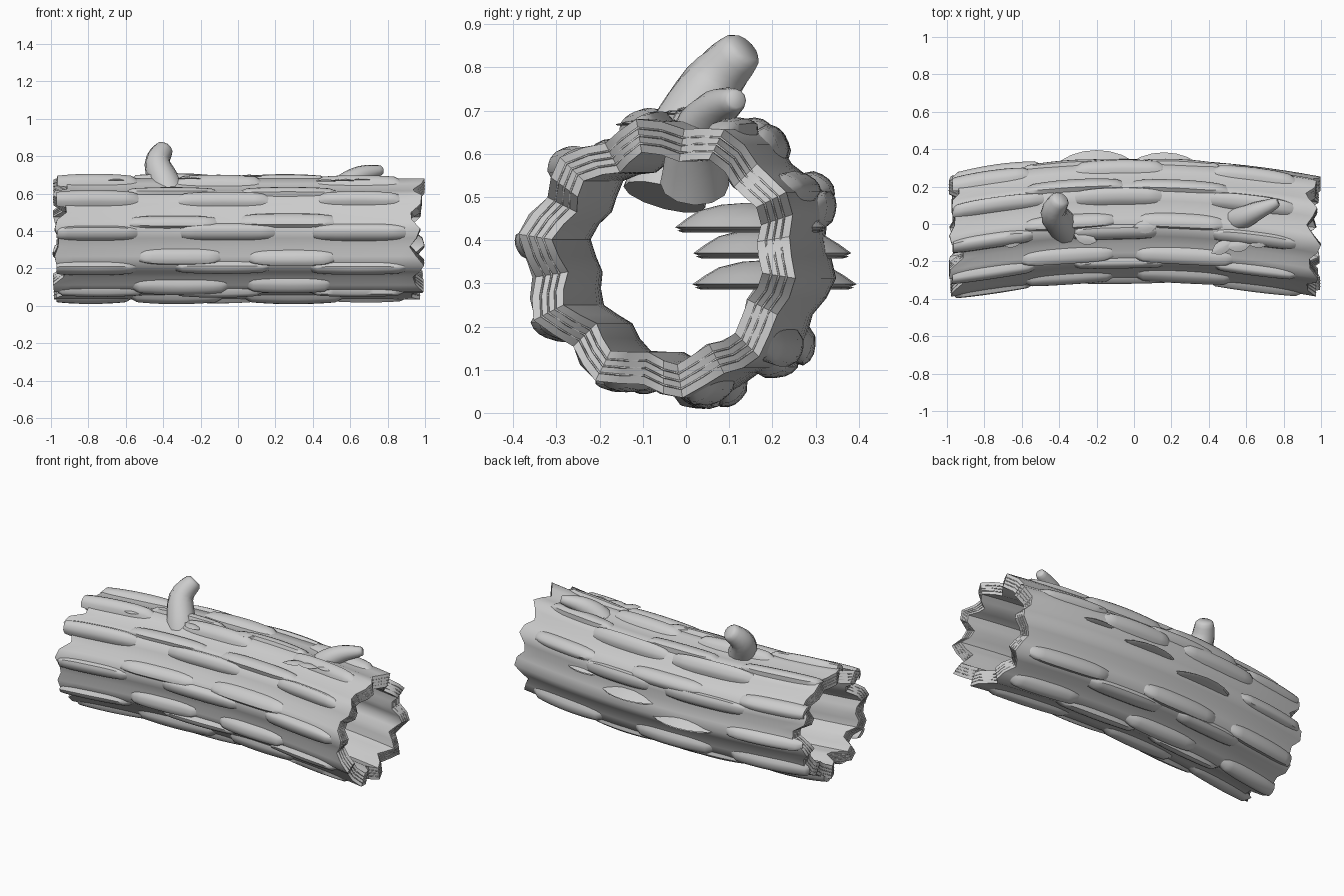
import bpy, bmesh, math, random
from math import sin, cos, pi, radians
from mathutils import Vector

if "Cube" in bpy.data.objects:
    bpy.data.objects.remove(bpy.data.objects["Cube"])

random.seed(4)
ZC = 0.362
LOBE = radians(10)


def center_y(x):
    return 0.03 - 0.095 * x * x


def outer_r(a):
    return 0.313 + 0.014 * cos(10 * (a - LOBE)) + 0.005 * sin(3 * a + 1)


def inner_r(a):
    return 0.236 + 0.013 * cos(10 * (a - LOBE)) + 0.005 * sin(3 * a + 1)


def on_log(x, a, r):
    # angle starts at the front (-y) and turns up over the top
    return Vector((x, center_y(x) - r * cos(a), ZC + r * sin(a)))


def end_x(side, a):
    # broken, jagged ends
    t = 0.5 - 0.5 * cos(10 * (a - LOBE) + side * 0.6)
    return side * (1.0 - 0.085 * t * (0.75 + 0.25 * sin(3 * a + side)) - 0.012 * (1 + sin(7 * a + side)))


def make(name, verts, faces, angle=40):
    me = bpy.data.meshes.new(name)
    me.from_pydata([tuple(v) for v in verts], [], faces)
    bm = bmesh.new()
    bm.from_mesh(me)
    bmesh.ops.recalc_face_normals(bm, faces=bm.faces)
    bm.to_mesh(me)
    bm.free()
    ob = bpy.data.objects.new(name, me)
    bpy.context.collection.objects.link(ob)
    bpy.ops.object.select_all(action='DESELECT')
    ob.select_set(True)
    bpy.context.view_layer.objects.active = ob
    bpy.ops.object.shade_smooth_by_angle(angle=radians(angle))
    return ob


# Hollow trunk: outer wall, then inner wall back, closed into a loop
SEG, LEN = 40, 20
verts, faces = [], []
rows = [(i / LEN, outer_r) for i in range(LEN + 1)] + [(i / LEN, inner_r) for i in range(LEN, -1, -1)]
for t, rad in rows:
    for j in range(SEG):
        a = 2 * pi * j / SEG
        x = end_x(-1, a) * (1 - t) + end_x(1, a) * t
        verts.append(on_log(x, a, rad(a)))
n = len(rows)
for i in range(n):
    for j in range(SEG):
        k, m = (i + 1) % n, (j + 1) % SEG
        faces.append((i * SEG + j, i * SEG + m, k * SEG + m, k * SEG + j))
make("hollow_trunk", verts, faces, 45)


# Growth rings on the end grain
def growth_ring(side, f):
    cu = bpy.data.curves.new("growth_ring", 'CURVE')
    cu.dimensions = '3D'
    cu.bevel_depth = 0.0025
    cu.bevel_resolution = 0
    sp = cu.splines.new('POLY')
    sp.points.add(SEG - 1)
    sp.use_cyclic_u = True
    for j in range(SEG):
        a = 2 * pi * j / SEG
        r = inner_r(a) * (1 - f) + outer_r(a) * f
        sp.points[j].co = (*on_log(end_x(side, a), a, r), 1)
    bpy.context.collection.objects.link(bpy.data.objects.new("growth_ring", cu))


for side in (-1, 1):
    for f in (0.27, 0.5, 0.73):
        growth_ring(side, f)


# Bark plates: long blunt pillow patches in staggered rows on each ridge
def bark_plates():
    verts, faces = [], []
    nu, nv = 6, 12

    def plate(xc, ac, length, half_a, h):
        base = len(verts)
        for i in range(nv + 1):
            v = 2 * i / nv - 1
            w = half_a * (1 - 0.45 * abs(v) ** 4)
            for j in range(nu + 1):
                u = 2 * j / nu - 1
                x = xc + v * length / 2
                a = ac + u * w
                lift = h * (1 - 0.5 * v * v) * (1 - 0.6 * u * u)
                if abs(u) == 1 or abs(v) == 1:
                    lift = -0.008
                verts.append(on_log(max(-0.97, min(0.97, x)), a, outer_r(a) + lift))
        for i in range(nv):
            for j in range(nu):
                q = base + i * (nu + 1) + j
                faces.append((q, q + 1, q + nu + 2, q + nu + 1))

    for k in range(10):
        ridge = LOBE + k * pi / 5
        for off, xs in ((0.12, (-0.33, 0.27)), (-0.09, (-0.76, -0.08, 0.66))):
            for xc in xs:
                # keep the back clear where the fungi grow
                if k == 5 and abs(xc) < 0.7:
                    continue
                plate(xc + random.uniform(-0.03, 0.03), ridge + off + random.uniform(-0.02, 0.02),
                      random.uniform(0.44, 0.54), random.uniform(0.13, 0.16), random.uniform(0.022, 0.03))
    make("bark_plates", verts, faces, 50)


bark_plates()


# Branch stubs: swept round tubes, rooted inside the hollow
def branch(name, pts, radii, sides=12, sub=4):
    pts = [Vector(p) for p in pts]
    path = []
    for i in range(len(pts) - 1):
        p0, p1 = pts[max(i - 1, 0)], pts[i]
        p2, p3 = pts[i + 1], pts[min(i + 2, len(pts) - 1)]
        for s in range(sub):
            t = s / sub
            p = 0.5 * (2 * p1 + (p2 - p0) * t + (2 * p0 - 5 * p1 + 4 * p2 - p3) * t * t
                       + (3 * p1 - p0 - 3 * p2 + p3) * t ** 3)
            path.append((p, radii[i] * (1 - t) + radii[i + 1] * t))
    path.append((pts[-1], radii[-1]))
    # rounded tip
    tip = (path[-1][0] - path[-2][0]).normalized()
    path.append((pts[-1] + tip * radii[-1] * 0.25, radii[-1] * 0.75))
    verts, faces = [], []
    for i, (p, r) in enumerate(path):
        d = (path[min(i + 1, len(path) - 1)][0] - path[max(i - 1, 0)][0]).normalized()
        e1 = d.cross(Vector((0, 1, 0))).normalized()
        e2 = d.cross(e1)
        for j in range(sides):
            a = 2 * pi * j / sides
            verts.append(p + (e1 * cos(a) + e2 * sin(a)) * r)
        if i:
            b = (i - 1) * sides
            for j in range(sides):
                m = (j + 1) % sides
                faces.append((b + j, b + m, b + sides + m, b + sides + j))
    faces.append(tuple(range(sides)))
    faces.append(tuple(range(len(verts) - sides, len(verts))))
    make(name, verts, faces, 60)


branch("tall_branch_stub", [(-0.34, -0.05, 0.5), (-0.38, -0.01, 0.63), (-0.43, 0.06, 0.76), (-0.395, 0.13, 0.838)],
       [0.098, 0.088, 0.07, 0.05])
branch("low_branch_stub", [(0.48, 0.02, 0.53), (0.57, 0.03, 0.64), (0.66, 0.07, 0.7), (0.765, 0.115, 0.725)],
       [0.08, 0.066, 0.05, 0.026])


# Domed disc used for the bracket fungi and the fallen leaves
def dome(name, loc, rx, ry, profile, turn=0.0, point=0.0, sides=24):
    verts, faces = [], []
    for f, h in profile:
        for j in range(sides):
            a = 2 * pi * j / sides
            g = f * (1 - point * abs(sin(a)) * (1 - abs(sin(a))))
            x, y = rx * g * cos(a), ry * g * sin(a)
            px, py = x * cos(turn) - y * sin(turn), x * sin(turn) + y * cos(turn)
            verts.append(Vector(loc) + Vector((px, py, h)))
    for i in range(len(profile) - 1):
        for j in range(sides):
            m = (j + 1) % sides
            b = i * sides
            faces.append((b + j, b + m, b + sides + m, b + sides + j))
    faces.append(tuple(range(sides)))
    faces.append(tuple(range(len(verts) - sides, len(verts))))
    make(name, verts, faces)


# Bracket fungi through the back wall, each with a gill layer below
for x, y, z, rx, ry in ((-0.2, 0.205, 0.29, 0.27, 0.19), (0.16, 0.2, 0.362, 0.25, 0.183), (0.48, 0.15, 0.422, 0.21, 0.175)):
    dome("bracket_fungus", (x, y, z), rx, ry, [(0.93, 0.002), (1, 0.008), (0.85, 0.028), (0.68, 0.047), (0.4, 0.06), (0.1, 0.064)])
    dome("fungus_gills", (x, y, z), rx, ry, [(0.9, -0.004), (0.97, 0.0), (0.9, 0.004)])

# Fallen leaves on top
for x, y, turn, z in ((-0.16, 0.17, 0.2, 0.65), (-0.65, -0.09, 0.3, 0.672), (0.06, -0.015, 0, 0.693), (-0.26, -0.075, -0.3, 0.68),
                      (0.47, -0.125, 0.5, 0.668), (0.56, -0.115, 0.1, 0.67), (0.68, -0.09, 0.4, 0.675)):
    dome("leaf", (x, y, z), 0.065, 0.035, [(0.9, -0.002), (1, 0), (0.5, 0.006), (0.1, 0.008)], turn, 0.6, 16)
